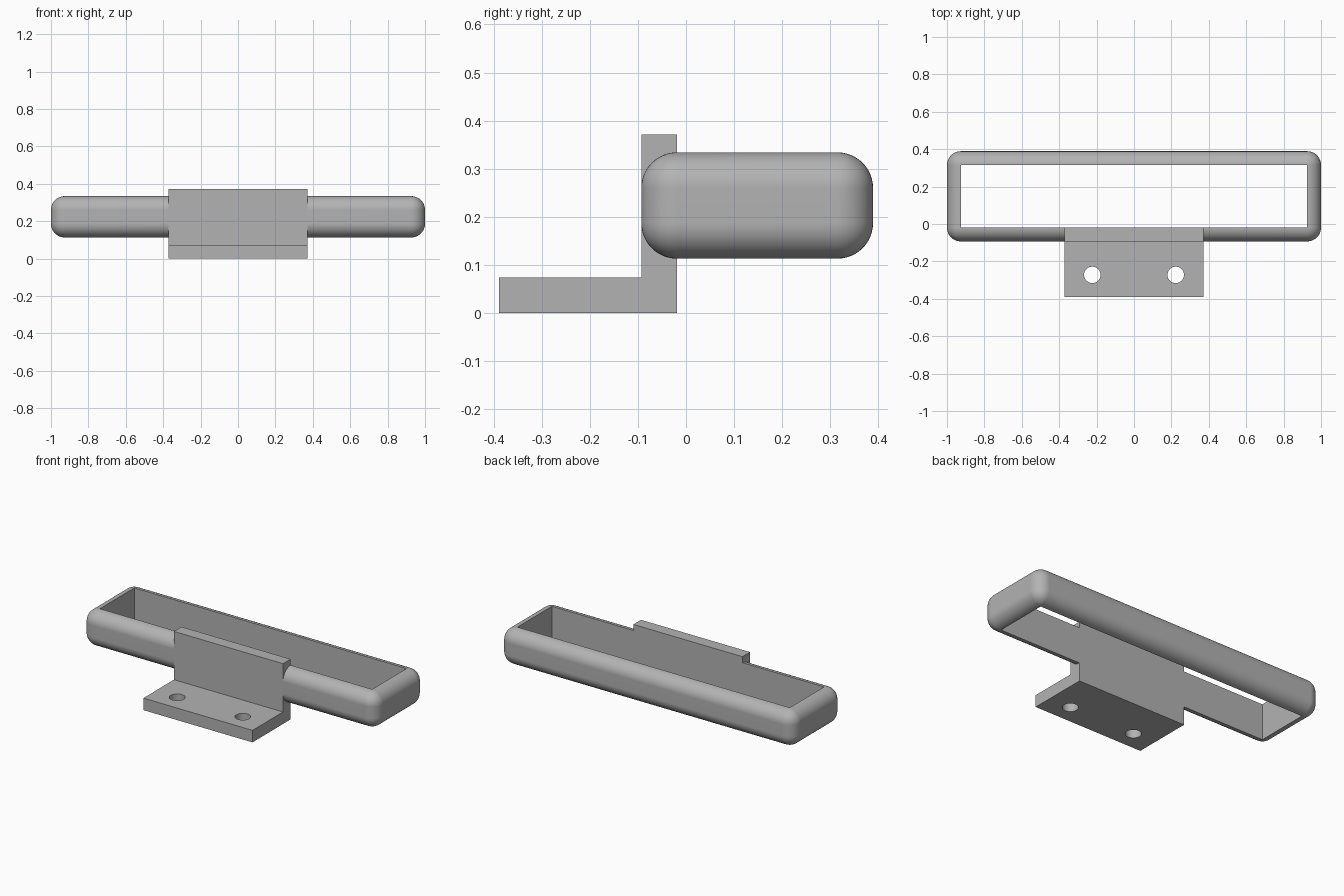
import bpy
import bmesh
import math

if "Cube" in bpy.data.objects:
    bpy.data.objects.remove(bpy.data.objects["Cube"], do_unlink=True)

WALL = 0.074        # thickness of frame, plate and foot
HALF = 0.371        # half width of the bracket
BACK, FRONT = 0.389, -0.389
FRAME_FRONT = -0.093
INNER = FRAME_FRONT + WALL

grey = bpy.data.materials.new("plain grey")
grey.use_nodes = True
colour = (0.45, 0.45, 0.45, 1)
grey.diffuse_color = colour
grey.node_tree.nodes["Principled BSDF"].inputs["Base Color"].default_value = colour


def add_object(name, bm):
    bmesh.ops.recalc_face_normals(bm, faces=bm.faces)
    mesh = bpy.data.meshes.new(name)
    bm.to_mesh(mesh)
    bm.free()
    mesh.materials.append(grey)
    obj = bpy.data.objects.new(name, mesh)
    bpy.context.collection.objects.link(obj)
    return obj


def box(name, low, high):
    bm = bmesh.new()
    bmesh.ops.create_cube(bm, size=1)
    for v in bm.verts:
        v.co = [a if c < 0 else b for c, a, b in zip(v.co, low, high)]
    return add_object(name, bm)


def activate(obj):
    bpy.ops.object.select_all(action="DESELECT")
    obj.select_set(True)
    bpy.context.view_layer.objects.active = obj


def cut(obj, cutter):
    mod = obj.modifiers.new("cut", "BOOLEAN")
    mod.operation = "DIFFERENCE"
    mod.solver = "EXACT"
    mod.object = cutter
    activate(obj)
    bpy.ops.object.modifier_apply(modifier=mod.name)
    bpy.data.objects.remove(cutter, do_unlink=True)


def smooth(obj):
    activate(obj)
    bpy.ops.object.shade_smooth_by_angle(angle=math.radians(30))
    mod = obj.modifiers.new("flat face normals", "WEIGHTED_NORMAL")
    mod.keep_sharp = True


# Rounded rectangular frame, open through the middle
frame = box("rounded_frame", (-1, FRAME_FRONT, 0.113), (1, BACK, 0.334))
bevel = frame.modifiers.new("round edges", "BEVEL")
bevel.width = WALL
bevel.segments = 12
activate(frame)
bpy.ops.object.modifier_apply(modifier=bevel.name)
cut(frame, box("opening_cutter", (WALL - 1, INNER, -1), (1 - WALL, BACK - WALL, 1)))
# Gap in the front bar that the bracket plate fills
cut(frame, box("gap_cutter", (-HALF, -0.2, -1), (HALF, 0.1, 1)))
smooth(frame)

# L-shaped mounting bracket
profile = [(FRONT, 0), (INNER, 0), (INNER, HALF), (FRAME_FRONT, HALF),
           (FRAME_FRONT, WALL), (FRONT, WALL)]
bm = bmesh.new()
side = bm.faces.new([bm.verts.new((-HALF, y, z)) for y, z in profile])
extruded = bmesh.ops.extrude_face_region(bm, geom=[side])["geom"]
bmesh.ops.translate(bm, vec=(2 * HALF, 0, 0),
                    verts=[g for g in extruded if isinstance(g, bmesh.types.BMVert)])
bracket = add_object("mounting_bracket", bm)

# Screw holes through the foot
for x in (-0.223, 0.223):
    bm = bmesh.new()
    bmesh.ops.create_cone(bm, cap_ends=True, segments=48, radius1=0.044,
                          radius2=0.044, depth=0.4)
    bmesh.ops.translate(bm, vec=(x, -0.272, 0), verts=bm.verts)
    cut(bracket, add_object("hole_cutter", bm))
smooth(bracket)
